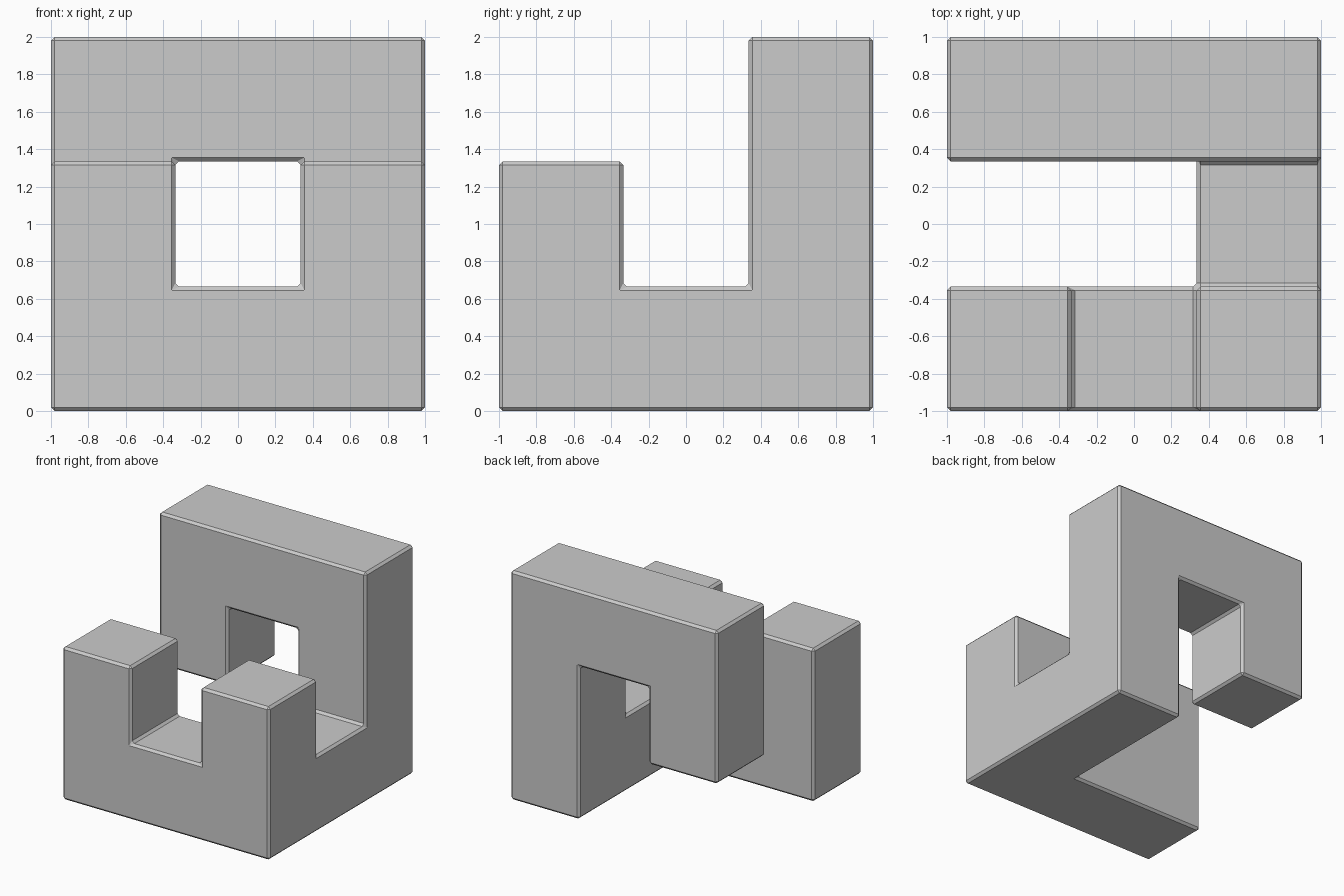
import bpy
import bmesh
import math
from itertools import product
from mathutils import Vector

default_cube = bpy.data.objects.get("Cube")
if default_cube:
    bpy.data.objects.remove(default_cube, do_unlink=True)

# Grid lines of the 3 x 3 x 3 layout; z is lifted to stand on the ground
LINES = (-1.0, -0.335, 0.335, 1.0)
BEVEL = 0.02

# Bars of the piece: inclusive (x, y, z) cell ranges
BARS = {
    "front_beam": ((0, 0, 0), (2, 0, 0)),
    "front_right_post": ((0, 0, 1), (0, 0, 1)),
    "front_left_post": ((2, 0, 1), (2, 0, 1)),
    "side_beam": ((2, 0, 0), (2, 2, 0)),
    "back_post": ((2, 2, 0), (2, 2, 2)),
    "top_beam": ((0, 2, 2), (2, 2, 2)),
    "hanging_post": ((0, 2, 1), (0, 2, 2)),
}


def bar_cells(low, high):
    return product(*(range(a, b + 1) for a, b in zip(low, high)))


cells = {cell for bar in BARS.values() for cell in bar_cells(*bar)}

# Outer skin: a face wherever a filled cell meets an empty one
bm = bmesh.new()
corners = {}


def corner(index):
    if index not in corners:
        x, y, z = (LINES[i] for i in index)
        corners[index] = bm.verts.new((x, y, z + 1))
    return corners[index]


for cell in cells:
    for axis, side in product(range(3), (0, 1)):
        neighbour = list(cell)
        neighbour[axis] += 2 * side - 1
        if tuple(neighbour) in cells:
            continue
        u, v = (axis + 1) % 3, (axis + 2) % 3
        loop = []
        for du, dv in ((0, 0), (1, 0), (1, 1), (0, 1)):
            index = list(cell)
            index[axis] += side
            index[u] += du
            index[v] += dv
            loop.append(corner(tuple(index)))
        bm.faces.new(loop if side else loop[::-1])

# Join flat areas so only the true edges remain
bmesh.ops.dissolve_limit(bm, angle_limit=math.radians(1),
                         verts=bm.verts[:], edges=bm.edges[:])
mesh = bpy.data.meshes.new("puzzle_piece")
bm.to_mesh(mesh)
bm.free()

piece = bpy.data.objects.new("puzzle_piece", mesh)
bpy.context.collection.objects.link(piece)

# Narrow flat chamfer on every edge, inner corners included
chamfer = piece.modifiers.new("chamfer", "BEVEL")
chamfer.width = BEVEL
chamfer.segments = 1
chamfer.limit_method = "ANGLE"
chamfer.angle_limit = math.radians(30)

# Plain grey
grey = bpy.data.materials.new("grey")
grey.use_nodes = True
colour = (0.6, 0.6, 0.6, 1)
grey.diffuse_color = colour
grey.node_tree.nodes["Principled BSDF"].inputs["Base Color"].default_value = colour
mesh.materials.append(grey)
